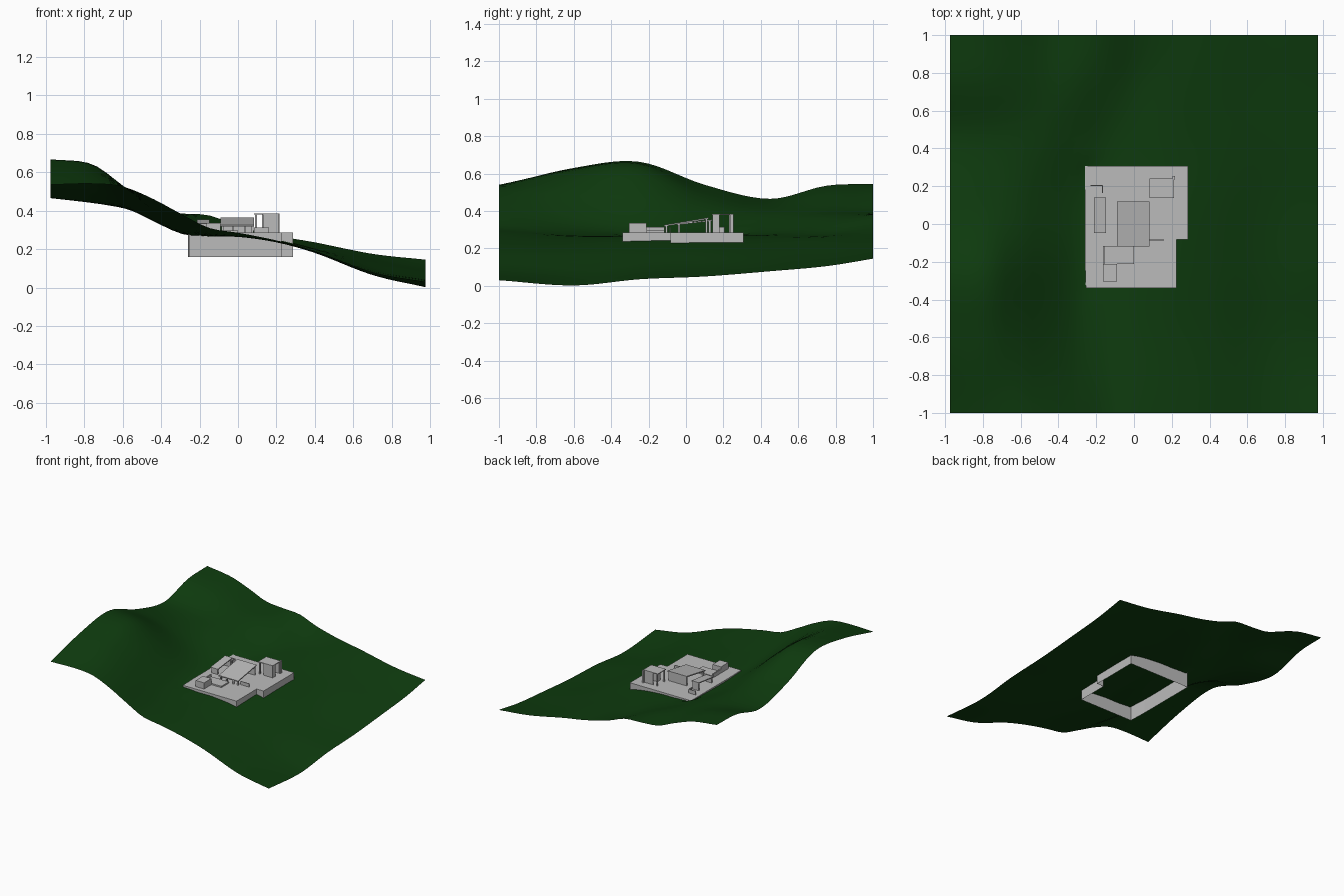
import bpy, bmesh, math
from mathutils import Vector

if "Cube" in bpy.data.objects:
    bpy.data.objects.remove(bpy.data.objects["Cube"])


def material(name, rgb):
    m = bpy.data.materials.new(name)
    m.diffuse_color = (*rgb, 1.0)
    m.use_nodes = True
    m.node_tree.nodes["Principled BSDF"].inputs["Base Color"].default_value = m.diffuse_color
    return m


GREEN = material("dark_green", (0.0045, 0.045, 0.0045))
GREY = material("light_grey", (0.5, 0.5, 0.5))


def add_object(name, bm, mat):
    me = bpy.data.meshes.new(name)
    bmesh.ops.recalc_face_normals(bm, faces=bm.faces[:])
    bm.to_mesh(me)
    bm.free()
    me.materials.append(mat)
    ob = bpy.data.objects.new(name, me)
    bpy.context.collection.objects.link(ob)
    return ob


# Hillside: coarse height samples, smoothly interpolated
XS = [-.975, -.76, -.6, -.45, -.3, -.15, 0, .2, .4, .7, .975]
YS = [-1, -.6, -.25, .1, .45, .75, 1]
HEIGHTS = [
    [.535, .54, .525, .465, .385, .31, .285, .245, .19, .08, .03],
    [.63, .612, .53, .42, .32, .275, .265, .235, .18, .065, .002],
    [.663, .635, .52, .39, .287, .265, .265, .245, .19, .085, .035],
    [.54, .49, .43, .35, .285, .268, .268, .25, .20, .10, .05],
    [.465, .44, .415, .38, .325, .28, .27, .25, .205, .13, .078],
    [.535, .50, .45, .40, .375, .33, .28, .26, .22, .15, .105],
    [.545, .515, .46, .40, .385, .375, .32, .27, .235, .175, .145],
]


def smooth_sample(ts, vs, t):
    """Cubic Hermite curve through uneven samples."""
    n = len(ts)
    i = max(k for k in range(n - 1) if ts[k] <= t or k == 0)

    def slope(k):
        a, b = max(k - 1, 0), min(k + 1, n - 1)
        return (vs[b] - vs[a]) / (ts[b] - ts[a])
    h = ts[i + 1] - ts[i]
    s = (t - ts[i]) / h
    return ((2*s**3 - 3*s**2 + 1) * vs[i] + (s**3 - 2*s**2 + s) * h * slope(i)
            + (3*s**2 - 2*s**3) * vs[i + 1] + (s**3 - s**2) * h * slope(i + 1))


def ground(x, y):
    z = smooth_sample(YS, [smooth_sample(XS, row, x) for row in HEIGHTS], y)
    # ground is cut level under the building
    if -.28 < x < .3 and -.36 < y < .33:
        z = min(z, .272)
    return max(z, 0)


N = 40
bm = bmesh.new()
grid = [[None] * (N + 1) for _ in range(N + 1)]
for j in range(N + 1):
    for i in range(N + 1):
        x, y = -.975 + 1.95 * i / N, -1 + 2 * j / N
        grid[j][i] = bm.verts.new((x, y, ground(x, y)))
for j in range(N):
    for i in range(N):
        f = bm.faces.new((grid[j][i], grid[j][i+1], grid[j+1][i+1], grid[j+1][i]))
        f.smooth = True
add_object("hillside", bm, GREEN)

# Terrace platform: open-bottomed skirt with a level top
outline = [(-.255, -.34), (.225, -.34), (.225, -.083), (.287, -.083),
           (.287, .308), (-.26, .308), (-.26, -.19)]
bm = bmesh.new()
top = [bm.verts.new((x, y, .285)) for x, y in outline]
low = [bm.verts.new((x, y, .16)) for x, y in outline]
bm.faces.new(top)
for k in range(len(outline)):
    m = (k + 1) % len(outline)
    bm.faces.new((low[k], low[m], top[m], top[k]))
add_object("terrace", bm, GREY)


def block(name, x, y, z, rise=(0, 0)):
    """Box from ranges; rise = how far the whole slab climbs along x and y."""
    bm = bmesh.new()
    bmesh.ops.create_cube(bm, size=1)
    for v in bm.verts:
        a, b, c = v.co + Vector((.5, .5, .5))
        v.co = (x[0] + a * (x[1] - x[0]), y[0] + b * (y[1] - y[0]),
                z[0] + c * (z[1] - z[0]) + a * rise[0] + b * rise[1])
    return add_object(name, bm, GREY)


# Main pitched roof on walls
block("main_roof", (-.09, .083), (-.118, .12), (.317, .325), (0, .04))
for n, x in enumerate((-.085, -.03, .03, .07)):
    block(f"roof_post_{n}", (x, x + .01), (-.11, -.10), (.284, .32))
block("main_rear_wall", (-.085, .078), (.105, .115), (.284, .357))

# Corner tower: front block, thin posts, rear wall and flat roof
block("tower_roof", (.083, .213), (.138, .242), (.379, .385))
block("tower_front_block", (.13, .21), (.142, .178), (.284, .38))
block("tower_rear_wall", (.125, .205), (.234, .24), (.284, .38))
block("tower_side_fin", (.203, .216), (.236, .255), (.284, .385))
for n, y in enumerate((.142, .23)):
    block(f"tower_post_{n}", (.088, .098), (y, y + .01), (.284, .38))

# Side shed with a sloping roof
block("shed_roof", (-.213, -.147), (-.048, .14), (.325, .332), (.0, .022))
block("shed_wall", (-.207, -.153), (.12, .134), (.284, .348))
block("shed_front_wall", (-.207, -.153), (-.042, -.032), (.284, .327))

# Front hut and raised deck
block("front_hut", (-.165, -.09), (-.305, -.212), (.284, .335))
block("raised_deck", (-.165, -.0), (-.212, -.116), (.284, .296))
block("deck_wall", (-.165, -.155), (-.212, -.116), (.284, .315))

# Thin garden walls
block("garden_wall_east", (.083, .16), (-.088, -.082), (.284, .312))
block("garden_wall_west", (-.23, -.165), (.2, .206), (.284, .315))
block("garden_wall_return", (-.17, -.165), (.165, .206), (.284, .315))
